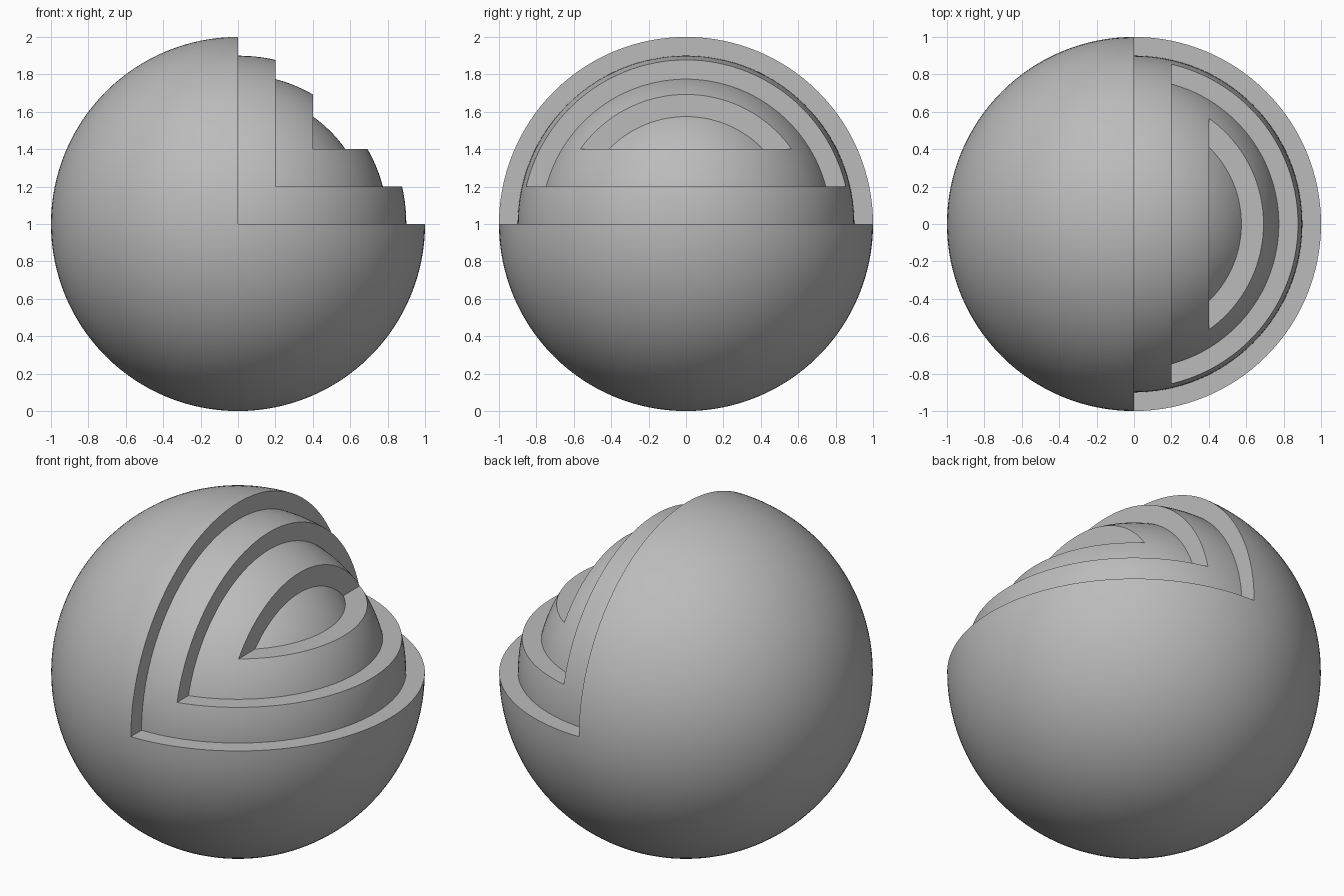
import bpy
import bmesh
import math

if "Cube" in bpy.data.objects:
    bpy.data.objects.remove(bpy.data.objects["Cube"], do_unlink=True)

grey = bpy.data.materials.new("light grey")
grey.use_nodes = True
color = (0.5, 0.5, 0.5, 1)
grey.diffuse_color = color
grey.node_tree.nodes["Principled BSDF"].inputs["Base Color"].default_value = color

EPS = 1e-4


def layer(name, radius, step):
    """Solid sphere with the quarter beyond x = step, z = step removed."""
    bm = bmesh.new()
    bmesh.ops.create_uvsphere(bm, u_segments=128, v_segments=64, radius=radius)
    for normal in ((1, 0, 0), (0, 0, 1)):
        bmesh.ops.bisect_plane(bm, geom=bm.verts[:] + bm.edges[:] + bm.faces[:],
                               dist=EPS, plane_co=(step, 0, step), plane_no=normal)

    # Open the notch
    gone = []
    for face in bm.faces:
        centre = face.calc_center_median()
        if centre.x > step and centre.z > step:
            gone.append(face)
    bmesh.ops.delete(bm, geom=gone, context='FACES')

    # Close it with an upright wall and a level ledge
    rim = {v for e in bm.edges if e.is_boundary for v in e.verts}
    for axis in (0, 2):
        arc = [v for v in rim if abs(v.co[axis] - step) < 2 * EPS]
        bm.faces.new(sorted(arc, key=lambda v: v.co.y))
    bmesh.ops.recalc_face_normals(bm, faces=bm.faces[:])

    mesh = bpy.data.meshes.new(name)
    bm.to_mesh(mesh)
    bm.free()
    mesh.materials.append(grey)
    obj = bpy.data.objects.new(name, mesh)
    obj.location.z = 1
    bpy.context.collection.objects.link(obj)
    bpy.ops.object.select_all(action='DESELECT')
    obj.select_set(True)
    bpy.context.view_layer.objects.active = obj
    bpy.ops.object.shade_smooth_by_angle(angle=math.radians(20))


# Nested layers, each stepped further in
layer("outer_layer", 1.0, 0.0)
layer("second_layer", 0.9, 0.2)
layer("third_layer", 0.8, 0.4)

# Whole ball at the centre
bpy.ops.mesh.primitive_uv_sphere_add(segments=128, ring_count=64, radius=0.7, location=(0, 0, 1))
core = bpy.context.object
core.name = "core"
core.data.materials.append(grey)
bpy.ops.object.shade_smooth_by_angle(angle=math.radians(20))
